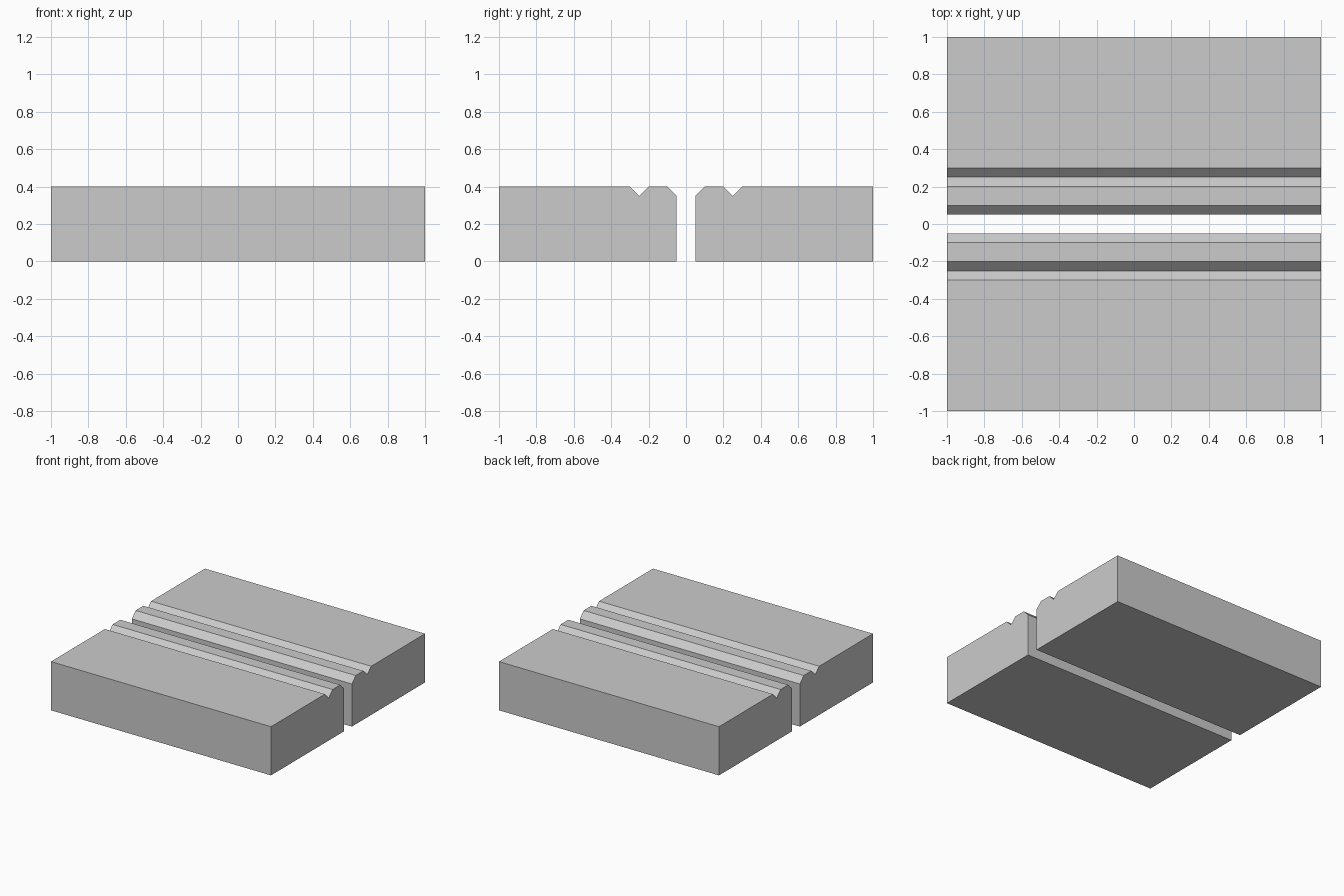
import bpy
import bmesh

if "Cube" in bpy.data.objects:
    bpy.data.objects.remove(bpy.data.objects["Cube"])

# Slab cross-section (y, z): chamfered inner edge and a V-groove on top
PROFILE = [(0.05, 0), (1, 0), (1, 0.4), (0.3, 0.4), (0.25, 0.35),
           (0.2, 0.4), (0.1, 0.4), (0.05, 0.35)]


def make_slab(name, side):
    """Extrude the profile along x; side (+1/-1) mirrors it across y = 0."""
    bm = bmesh.new()
    face = bm.faces.new([bm.verts.new((-1, side * y, z)) for y, z in PROFILE])
    ext = bmesh.ops.extrude_face_region(bm, geom=[face], use_keep_orig=True)
    verts = [v for v in ext["geom"] if isinstance(v, bmesh.types.BMVert)]
    bmesh.ops.translate(bm, verts=verts, vec=(2, 0, 0))
    bmesh.ops.recalc_face_normals(bm, faces=bm.faces)
    mesh = bpy.data.meshes.new(name)
    bm.to_mesh(mesh)
    bm.free()
    obj = bpy.data.objects.new(name, mesh)
    bpy.context.collection.objects.link(obj)


# Two mirrored slabs with an open gap between them
make_slab("front_slab", -1)
make_slab("back_slab", 1)
